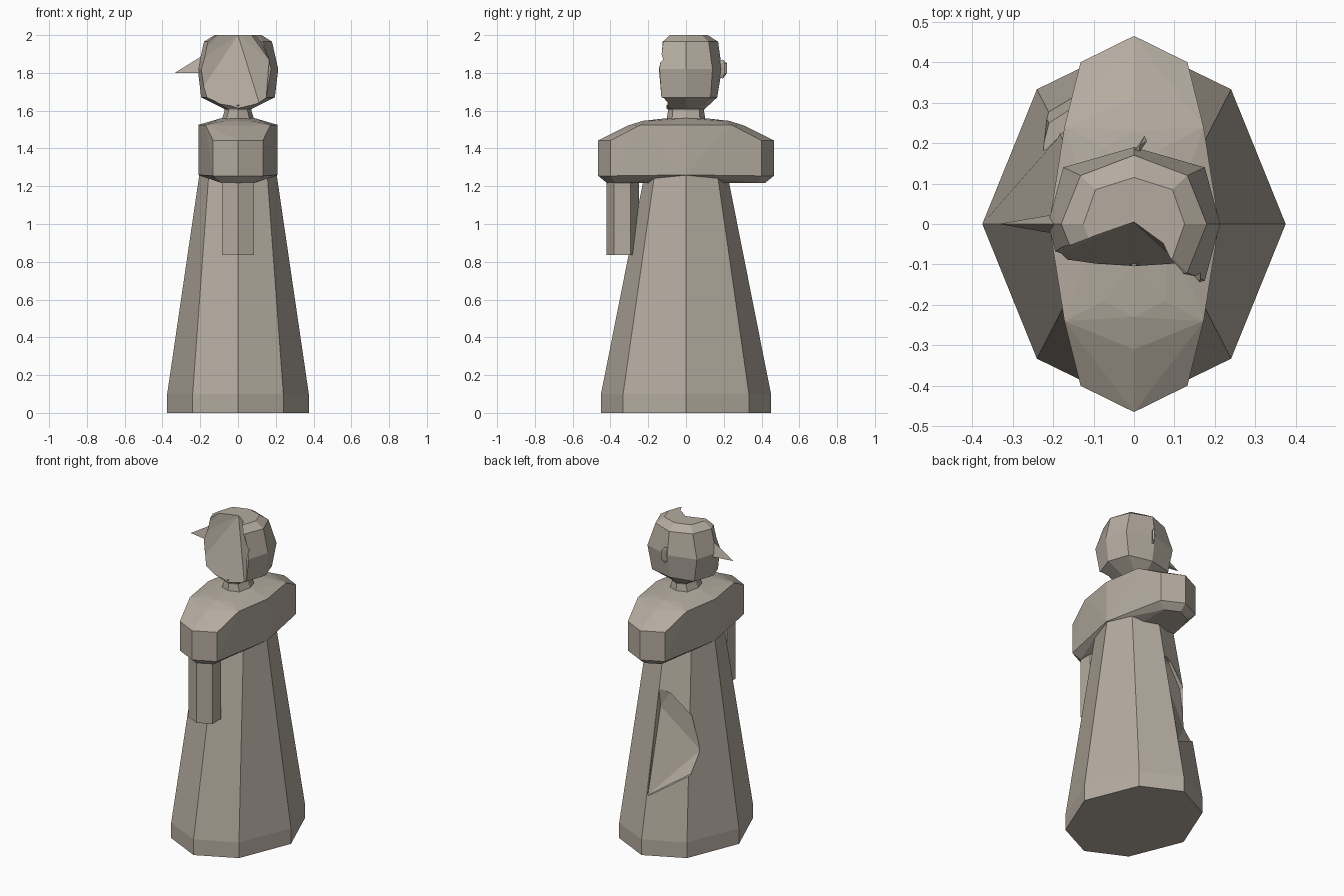
import bpy, bmesh
from mathutils import Vector

if "Cube" in bpy.data.objects:
    bpy.data.objects.remove(bpy.data.objects["Cube"])

stone = bpy.data.materials.new("warm grey stone")
stone.diffuse_color = (0.46, 0.41, 0.35, 1)
stone.use_nodes = True
stone.node_tree.nodes["Principled BSDF"].inputs["Base Color"].default_value = stone.diffuse_color


def finish(bm, name):
    bmesh.ops.recalc_face_normals(bm, faces=bm.faces)
    me = bpy.data.meshes.new(name)
    bm.to_mesh(me)
    bm.free()
    me.materials.append(stone)
    ob = bpy.data.objects.new(name, me)
    bpy.context.collection.objects.link(ob)
    return ob


def octagon(x, y, dx, dy, z):
    return [(x, 0, z), (dx, dy, z), (0, y, z), (-dx, dy, z),
            (-x, 0, z), (-dx, -dy, z), (0, -y, z), (dx, -dy, z)]


def loft(name, rings):
    """Closed stack of rings with equal point counts."""
    bm = bmesh.new()
    vs = [[bm.verts.new(p) for p in r] for r in rings]
    n = len(vs[0])
    for a, b in zip(vs, vs[1:]):
        for i in range(n):
            j = (i + 1) % n
            bm.faces.new((a[i], a[j], b[j], b[i]))
    bm.faces.new(vs[0][::-1])
    bm.faces.new(vs[-1])
    return finish(bm, name)


def hull(name, points):
    bm = bmesh.new()
    for p in points:
        bm.verts.new(p)
    res = bmesh.ops.convex_hull(bm, input=bm.verts)
    junk = {g for g in res["geom_interior"] + res["geom_unused"]
            if isinstance(g, bmesh.types.BMVert) and g.is_valid}
    bmesh.ops.delete(bm, geom=list(junk), context='VERTS')
    return finish(bm, name)


def cut(ob, cutter):
    m = ob.modifiers.new("broken", 'BOOLEAN')
    m.operation = 'DIFFERENCE'
    m.solver = 'EXACT'
    m.object = cutter
    cutter.hide_render = True
    cutter.hide_set(True)


# Robe: tapering octagonal column
robe = loft("robe", [octagon(.375, .45, .24, .333, 0),
                     octagon(.375, .45, .24, .333, .1),
                     octagon(.205, .22, .155, .167, 1.26)])

# Broken hollow in the robe below the missing arm
inner = [(.0, .275, 1.0), (-.06, .24, .98), (-.18, .2, .86), (-.228, .18, .63),
         (-.21, .25, .5), (0, .385, .36), (0, .256, .88)]
push = Vector((-.35, .6, 0))
cut(robe, hull("robe_cutter", inner + [tuple(Vector(p) + push) for p in inner]))

# Shoulders and sleeves: mirrored faceted hull
pts = []
for sx in (-1, 1):
    for sy in (-1, 1):
        for x, y, z in [(.21, 0, 1.26), (.21, 0, 1.525), (.172, .24, 1.525),
                        (.132, .40, 1.255), (.132, .40, 1.442),
                        (.09, .375, 1.218), (.075, .19, 1.546)]:
            pts.append((sx * x, sy * y, z))
for sy in (-1, 1):
    pts += [(0, sy * y, z) for y, z in [(.465, 1.255), (.465, 1.442), (.42, 1.218),
                                        (.31, 1.52), (.23, 1.546), (.1, 1.56)]]
pts += [(.09, 0, 1.56), (-.09, 0, 1.56)]
hull("shoulders", pts)

# Remaining forearm: hexagonal prism
hexagon = [(0, -.42), (.085, -.38), (.085, -.295), (0, -.25), (-.085, -.295), (-.085, -.38)]
loft("forearm", [[(x, y, z) for x, y in hexagon] for z in (.835, 1.24)])

# Neck
loft("neck", [octagon(.09, .105, .065, .075, 1.54),
              octagon(.07, .095, .05, .07, 1.6),
              octagon(.08, .105, .055, .075, 1.63)])

# Head: faceted ball with the -y side broken off
head = loft("head", [octagon(.075, .1, .055, .075, 1.61),
                     octagon(.195, .165, .15, .13, 1.67),
                     octagon(.213, .19, .175, .14, 1.82),
                     octagon(.18, .17, .132, .12, 1.965),
                     octagon(.125, .115, .095, .085, 2.0)])
break_edge = [(0, .005, 2.0), (0, .005, 2.1), (-.3, -.13, 2.1), (-.3, -.1, 1.8),
              (.165, -.115, 1.87), (.06, -.12, 2.1), (-.3, -.122, 1.55), (.14, -.122, 1.55)]
cut(head, hull("head_cutter", break_edge + [(x, -.4, z) for x, y, z in break_edge]))

# Nose spike and ear
hull("nose", [(-.335, 0, 1.8), (-.19, .025, 1.8), (-.19, -.025, 1.8), (-.19, 0, 1.89)])
ear = [(0, .18), (.012, .175), (.032, .205), (.026, .218)]
hull("ear", [(x, y, z) for x, y in ear[:2] for z in (1.78, 1.86)]
     + [(x, y, z) for x, y in ear[2:] for z in (1.8, 1.85)]
     + [(.015, .195, 1.77), (.015, .195, 1.87)])
